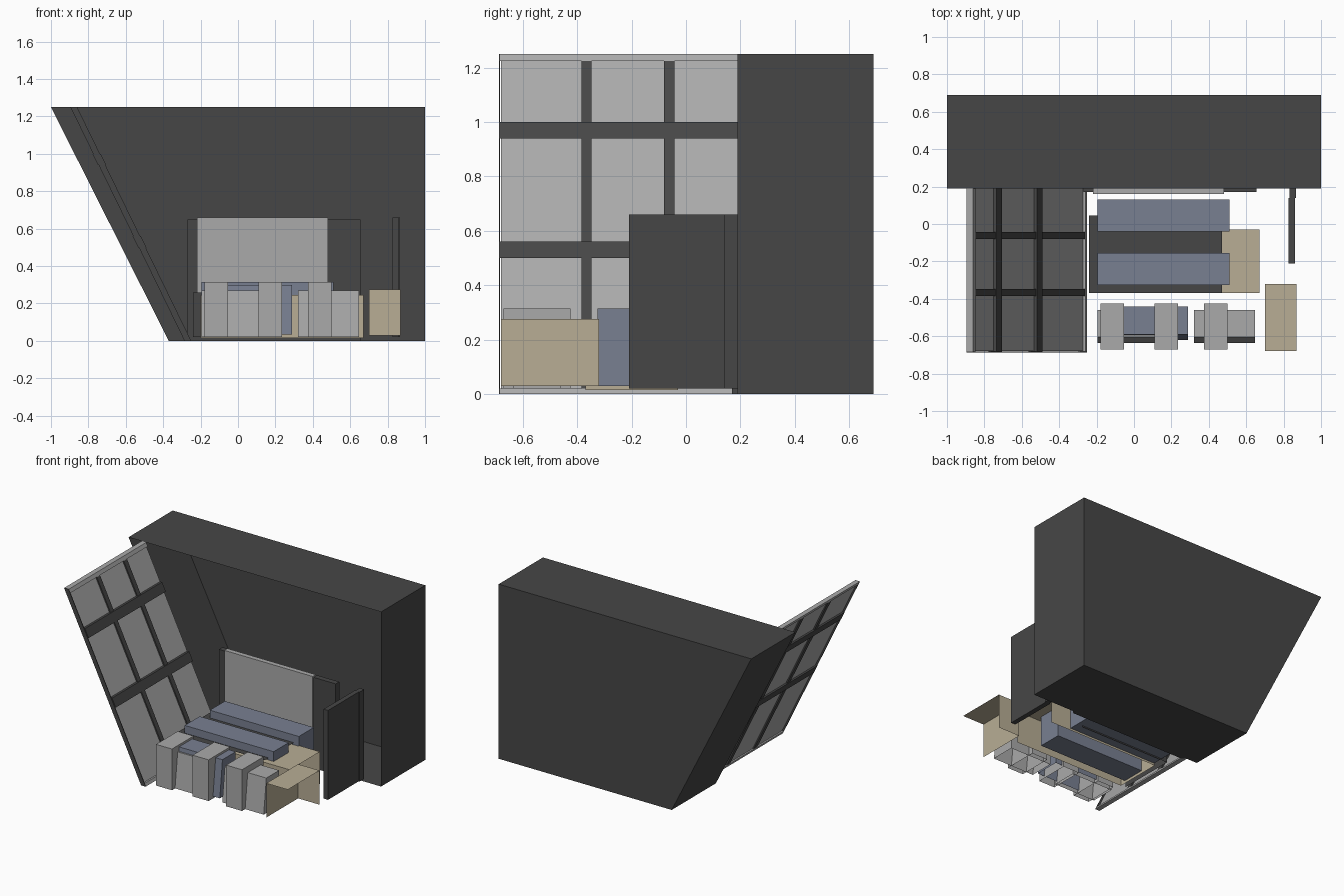
import bpy, bmesh, math

if "Cube" in bpy.data.objects:
    bpy.data.objects.remove(bpy.data.objects["Cube"])


def material(name, rgb):
    m = bpy.data.materials.new(name)
    m.diffuse_color = (*rgb, 1)
    m.use_nodes = True
    m.node_tree.nodes["Principled BSDF"].inputs["Base Color"].default_value = m.diffuse_color
    return m


DARK = material("charcoal", (0.062, 0.062, 0.062))
GREY = material("light_grey", (0.40, 0.40, 0.40))
BEIGE = material("beige", (0.48, 0.42, 0.30))
BLUE = material("slate_blue", (0.19, 0.215, 0.285))


def finish(bm, name, mat):
    me = bpy.data.meshes.new(name)
    bm.to_mesh(me)
    bm.free()
    ob = bpy.data.objects.new(name, me)
    me.materials.append(mat)
    bpy.context.collection.objects.link(ob)
    return ob


SIDES = {"left": (-1, 0, 0), "right": (1, 0, 0), "front": (0, -1, 0),
         "back": (0, 1, 0), "bottom": (0, 0, -1), "top": (0, 0, 1)}


def box(name, mat, x, y, z, open_sides=(), lean=0.0):
    """Box from ranges; open_sides are removed, lean pulls the top front edge back."""
    bm = bmesh.new()
    bmesh.ops.create_cube(bm, size=1)
    bm.normal_update()
    gone = [f for f in bm.faces
            if any(sum(a * b for a, b in zip(f.normal, SIDES[s])) > 0.9 for s in open_sides)]
    for v in bm.verts:
        top_front = v.co.z > 0 and v.co.y < 0
        v.co = [r[1] if c > 0 else r[0] for c, r in zip(v.co, (x, y, z))]
        if top_front:
            v.co.y += lean
    bmesh.ops.delete(bm, geom=gone, context='FACES')
    return finish(bm, name, mat)


def prism(name, mat, profile, y0, y1, open_front=False):
    """Extrude an x/z profile along y."""
    bm = bmesh.new()
    front = [bm.verts.new((x, y0, z)) for x, z in profile]
    back = [bm.verts.new((x, y1, z)) for x, z in profile]
    n = len(profile)
    for i in range(n):
        j = (i + 1) % n
        bm.faces.new((front[i], front[j], back[j], back[i]))
    bm.faces.new(back)
    if not open_front:
        bm.faces.new(front[::-1])
    bmesh.ops.recalc_face_normals(bm, faces=bm.faces)
    return finish(bm, name, mat)


# Room shell, open towards the front
prism("room_shell", DARK, [(-0.37, 0), (1, 0), (1, 1.25), (-1, 1.25)], 0.19, 0.69, True)


# Slanted window: strips that follow the leaning wall line
def slanted(name, mat, z0, z1, y0, y1, half):
    at = lambda z: -0.268 - 0.488 * z
    prism(name, mat, [(at(z0) - half, z0), (at(z0) + half, z0),
                      (at(z1) + half, z1), (at(z1) - half, z1)], y0, y1)


slanted("window_pane", GREY, 0.0, 1.25, -0.68, 0.19, 0.006)
for z0, z1 in ((0.50, 0.56), (0.94, 1.0)):
    slanted("window_crossbar", DARK, z0, z1, -0.683, 0.19, 0.022)
for y0 in (-0.385, -0.08):
    slanted("window_mullion", DARK, 0.02, 1.23, y0, y0 + 0.037, 0.016)
slanted("window_top_rail", GREY, 1.225, 1.25, -0.683, 0.19, 0.018)
slanted("window_bottom_rail", GREY, 0.0, 0.02, -0.683, 0.19, 0.018)
slanted("window_end_frame", DARK, 0.0, 1.25, -0.688, -0.683, 0.018)

# Headboard panels at the back
box("headboard_back", DARK, (-0.27, 0.655), (0.17, 0.21), (0.0, 0.65))
box("headboard_front", GREY, (-0.22, 0.48), (0.16, 0.195), (0.02, 0.66))

# Upright screen on the right
box("side_screen", DARK, (0.825, 0.86), (-0.21, 0.14), (0.02, 0.66))
box("side_screen_mount", DARK, (0.832, 0.866), (0.14, 0.19), (0.02, 0.66))

# Central low bed or table: dark cover, beige body, blue bolsters
box("bed_cover", DARK, (-0.24, 0.47), (-0.37, 0.045), (0.02, 0.26),
    ("front", "right", "bottom"))
box("bed_body", BEIGE, (-0.2, 0.67), (-0.37, -0.03), (0.015, 0.245), ("right", "bottom"))
for y0, y1 in ((-0.325, -0.155), (-0.04, 0.13)):
    box("bed_bolster", BLUE, (-0.195, 0.51), (y0, y1), (0.03, 0.315))

# Small side table made of three sheets
box("side_table", BEIGE, (0.70, 0.87), (-0.68, -0.32), (0.03, 0.275),
    ("front", "right", "bottom"))

# Seats in the front row: low blocks with taller bands around them
for x0, x1 in ((-0.195, 0.13), (0.32, 0.648)):
    box("seat_block", GREY, (x0, x1), (-0.635, -0.46), (0.02, 0.27), ("bottom",), 0.03)
box("seat_cushion", BLUE, (-0.055, 0.29), (-0.62, -0.44), (0.035, 0.30), ("bottom",), 0.03)
for x0 in (-0.18, 0.11, 0.375):
    box("seat_band", GREY, (x0, x0 + 0.126), (-0.67, -0.425), (0.02, 0.315), ("bottom",))
